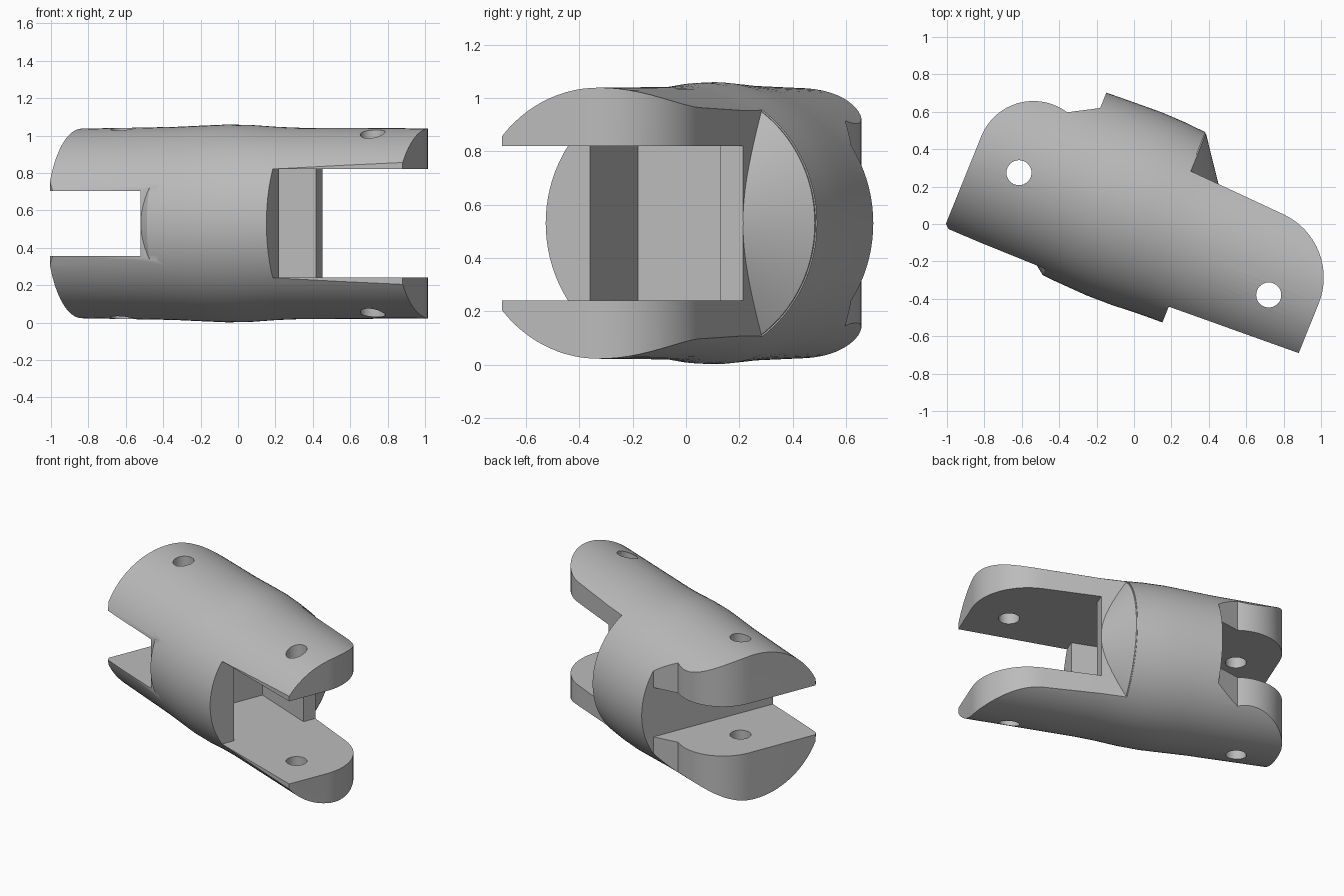
import bpy, bmesh
from math import cos, sin, pi, radians

if "Cube" in bpy.data.objects:
    bpy.data.objects.remove(bpy.data.objects["Cube"], do_unlink=True)

AXIS_V, AXIS_Z = 0.08, 0.53      # centre line of the barrel
SEGMENTS = 96

grey = bpy.data.materials.new("machined_grey")
grey.use_nodes = True
grey.diffuse_color = (0.5, 0.5, 0.5, 1)
grey.node_tree.nodes["Principled BSDF"].inputs["Base Color"].default_value = (0.5, 0.5, 0.5, 1)


def finish(name, bm):
    bmesh.ops.recalc_face_normals(bm, faces=bm.faces)
    mesh = bpy.data.meshes.new(name)
    bm.to_mesh(mesh)
    bm.free()
    mesh.materials.append(grey)
    ob = bpy.data.objects.new(name, mesh)
    bpy.context.collection.objects.link(ob)
    return ob


def barrel(name, profile):
    """Solid of revolution along x from (x, radius) pairs."""
    bm = bmesh.new()
    rings = []
    for x, r in profile:
        angles = [2 * pi * i / SEGMENTS for i in range(SEGMENTS)]
        rings.append([bm.verts.new((x, AXIS_V + r * cos(a), AXIS_Z + r * sin(a))) for a in angles])
    for a, b in zip(rings, rings[1:]):
        for i in range(SEGMENTS):
            j = (i + 1) % SEGMENTS
            bm.faces.new((a[i], a[j], b[j], b[i]))
    bm.faces.new(rings[0])
    bm.faces.new(rings[-1])
    return finish(name, bm)


def prism(name, outline, half_height):
    """Vertical extrusion of an outline, centred on the barrel axis."""
    bm = bmesh.new()
    base = bm.faces.new([bm.verts.new((x, y, AXIS_Z - half_height)) for x, y in outline])
    up = bmesh.ops.extrude_face_region(bm, geom=[base])["geom"]
    bmesh.ops.translate(bm, vec=(0, 0, 2 * half_height),
                        verts=[v for v in up if isinstance(v, bmesh.types.BMVert)])
    return finish(name, bm)


def arc(cx, cy, r, start, end, steps=16):
    angles = [radians(start + (end - start) * i / steps) for i in range(steps + 1)]
    return [(cx + r * cos(a), cy + r * sin(a)) for a in angles]


def combine(target, tool, operation):
    mod = target.modifiers.new(operation, "BOOLEAN")
    mod.operation, mod.solver, mod.object = operation, "EXACT", tool
    result = bpy.data.meshes.new_from_object(
        target.evaluated_get(bpy.context.evaluated_depsgraph_get()))
    target.modifiers.clear()
    target.data = result
    bpy.data.objects.remove(tool, do_unlink=True)


# Slightly swollen barrel
body = barrel("double_yoke", [(-1.1, 0.504), (-0.4, 0.516), (-0.24, 0.523), (-0.09, 0.529),
                              (0.05, 0.526), (0.2, 0.516), (0.338, 0.511), (1.2, 0.508)])

# Plan outline of both forks, with rounded tips
outline = [(-0.933, -0.375), (-0.905, -0.4), (-0.3, -0.4), (-0.3, -0.7), (0.338, -0.7),
           (0.338, -0.34), (1.075, -0.31)]
outline += arc(0.702, -0.025, 0.373, 0, 87)
outline += [(0.17, 0.376), (0.17, 0.7), (-0.4, 0.7), (-0.4, 0.507)]
outline += arc(-0.633, 0.13, 0.3, 75, 180)
combine(body, prism("fork_outline", outline, 0.8), "INTERSECT")

# Collar with a long cone at one end and a small chamfer at the other
collar = barrel("collar", [(-0.4, 0.479), (-0.349, 0.517), (-0.24, 0.523), (-0.09, 0.529),
                           (0.05, 0.526), (0.176, 0.512), (0.36, 0.258)])
combine(body, collar, "UNION")

# Narrow gap of one fork, wide gap and slot of the other
combine(body, prism("narrow_gap", [(-1.3, -0.8), (-0.4005, -0.8), (-0.4005, 0.8), (-1.3, 0.8)], 0.173),
        "DIFFERENCE")
slot = [(0.338, -0.8), (1.3, -0.8), (1.3, 0.8), (0.338, 0.8),
        (0.338, 0.277), (-0.14, 0.277), (-0.14, -0.251), (0.338, -0.251)]
combine(body, prism("wide_gap", slot, 0.29), "DIFFERENCE")

# Pin holes
for x, y in ((-0.673, 0.024), (0.81, -0.082)):
    combine(body, prism("pin_hole", arc(x, y, 0.067, 0, 348.75, 31), 0.8), "DIFFERENCE")

# Turn the whole part about the vertical and smooth the round faces
body.rotation_euler.z = radians(-22)
bpy.ops.object.select_all(action="DESELECT")
body.select_set(True)
bpy.context.view_layer.objects.active = body
bpy.ops.object.transform_apply(location=False, rotation=True, scale=False)
bpy.ops.object.shade_smooth_by_angle(angle=radians(25))
